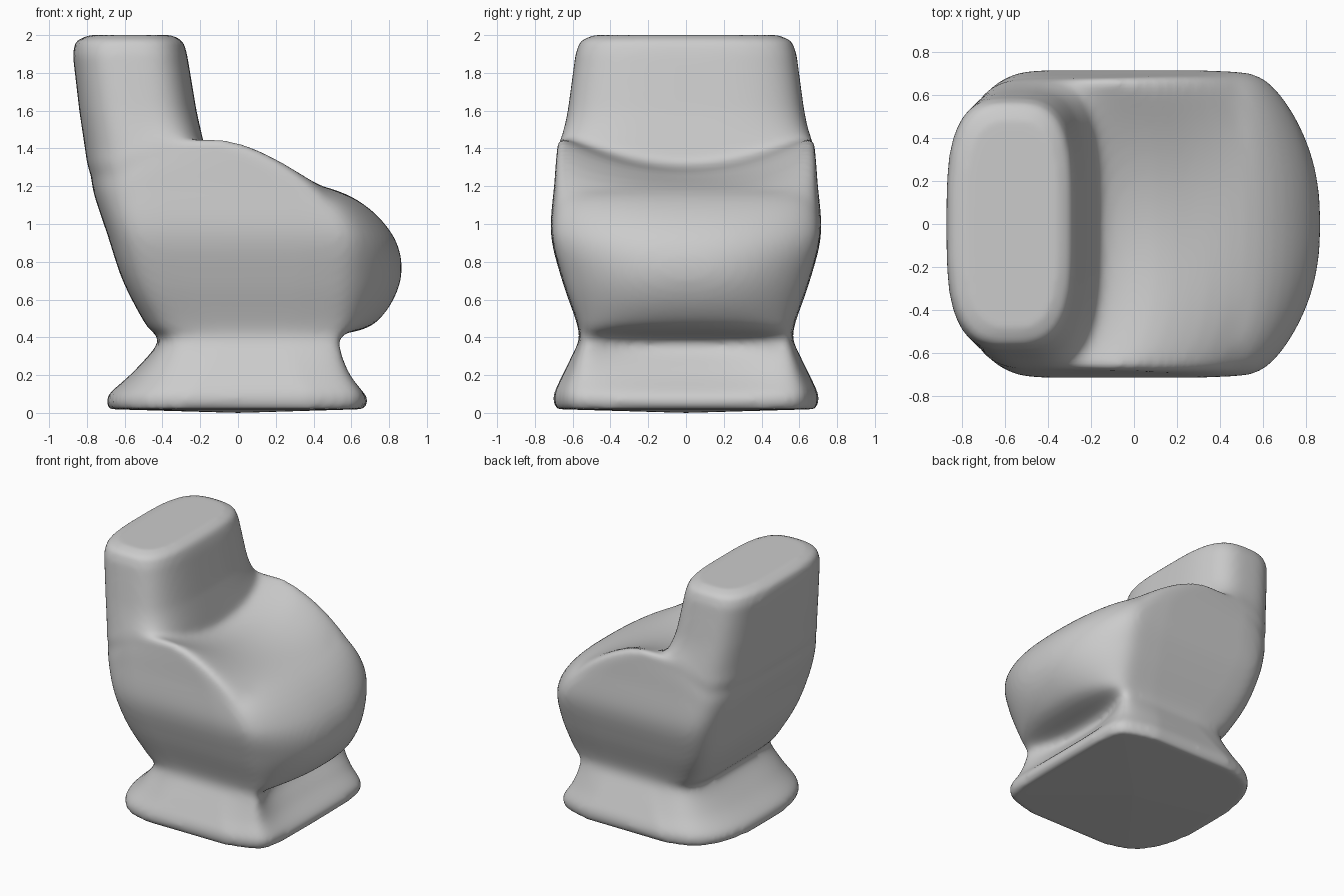
import bpy, bmesh, math

if "Cube" in bpy.data.objects:
    bpy.data.objects.remove(bpy.data.objects["Cube"])

QUARTER = 24
STEPS = 5

# Key sections: height, back x, front corner x, front bow, half depth
KEYS = [
    (0.02, -0.60, 0.65, 0.02, 0.60),
    (0.09, -0.60, 0.67, 0.01, 0.61),
    (0.22, -0.50, 0.61, -0.06, 0.58),
    (0.38, -0.42, 0.58, -0.13, 0.55),
    (0.47, -0.49, 0.60, 0.12, 0.56),
    (0.70, -0.61, 0.62, 0.24, 0.64),
    (0.94, -0.69, 0.62, 0.20, 0.70),
    (1.15, -0.76, 0.50, 0.09, 0.68),
    (1.26, -0.78, 0.15, 0.03, 0.66),
    (1.33, -0.80, -0.16, 0, 0.65),
    (1.60, -0.84, -0.22, 0, 0.605),
    (1.90, -0.875, -0.27, 0, 0.565),
    (1.97, -0.86, -0.29, 0, 0.54),
    (2.00, -0.79, -0.35, 0, 0.47),
]


def blend(a, b, c, d, t):
    """Smooth curve from b to c."""
    return b + t / 2 * (c - a + t * (2 * a - 5 * b + 4 * c - d + t * (3 * (b - c) + d - a)))


def ramp(v, lo, hi):
    return min(1, max(0, (v - lo) / (hi - lo)))


def sections():
    last = len(KEYS) - 1
    for k in range(last):
        quad = [KEYS[min(max(k + o, 0), last)] for o in (-1, 0, 1, 2)]
        # The straight back is interpolated linearly
        if quad[1][0] > 1.3:
            quad[0] = [2 * b - c for b, c in zip(quad[1], quad[2])]
            quad[3] = [2 * c - b for b, c in zip(quad[1], quad[2])]
        for s in range(STEPS):
            yield [blend(*q, s / STEPS) for q in zip(*quad)]
    yield KEYS[last]


def outline():
    """Walk once round the unit square."""
    for turn in range(4):
        for i in range(QUARTER):
            a, b = 1, 2 * i / QUARTER - 1
            for _ in range(turn):
                a, b = -b, a
            yield a, b


def ring(z, x0, x1, front, depth):
    """Rounded-square section with bowed faces and raised arm shoulders."""
    n_front = 10 - 6.5 * ramp(z, 0.95, 1.3)
    n_back = 5 - 1.7 * ramp(z, 0.6, 1.4)
    flare = ramp(z, 0.38, 0.1)
    half = (x1 - x0) / 2
    r = min(0.33, half)
    for a, b in outline():
        n = n_front if a > 0 else n_back
        k = (abs(a) ** n + abs(b) ** n) ** (1 / n)
        u, v = a / k, b / k
        x = x1 - r * (1 - u) if a > 0 else x0 + r * (1 + u)
        along = (x - x0) / half - 1
        y = depth * v + (0.02 + 0.1 * flare) * v * (1 - along * along)
        bow = front if u > 0 else 0.09 * flare
        x += bow * u * max(0, 1 - abs(v) ** 2.4) if abs(u) > 0 else 0
        # Arm shoulders: lift the sides of the seat where it meets the back
        near = max(0, 1 - ((x + 0.08) / 0.56) ** 2)
        lift = 0.18 * v * v * near * math.exp(-((z - 1.27) / 0.2) ** 2)
        yield (x, y, z + lift)


# Body: flared base, pinched neck, bulging seat and tall back as one loft
bm = bmesh.new()
rings = [[bm.verts.new(p) for p in ring(*s)] for s in sections()]
count = 4 * QUARTER
for lo, hi in zip(rings, rings[1:]):
    for i in range(count):
        j = (i + 1) % count
        bm.faces.new((lo[i], lo[j], hi[j], hi[i]))
bm.faces.new(rings[-1])

# Slightly sagging underside
centre = bm.verts.new((0, 0, 0))
for i in range(count):
    bm.faces.new((centre, rings[0][(i + 1) % count], rings[0][i]))

bmesh.ops.recalc_face_normals(bm, faces=bm.faces)
mesh = bpy.data.meshes.new("armchair")
bm.to_mesh(mesh)
bm.free()
chair = bpy.data.objects.new("armchair", mesh)
bpy.context.collection.objects.link(chair)

# Even out the skin so it reads as soft upholstery
remesh = chair.modifiers.new("fuse", "REMESH")
remesh.mode = "VOXEL"
remesh.voxel_size = 0.02
remesh.use_smooth_shade = True
soft = chair.modifiers.new("soften", "SMOOTH")
soft.factor = 0.5
soft.iterations = 10
